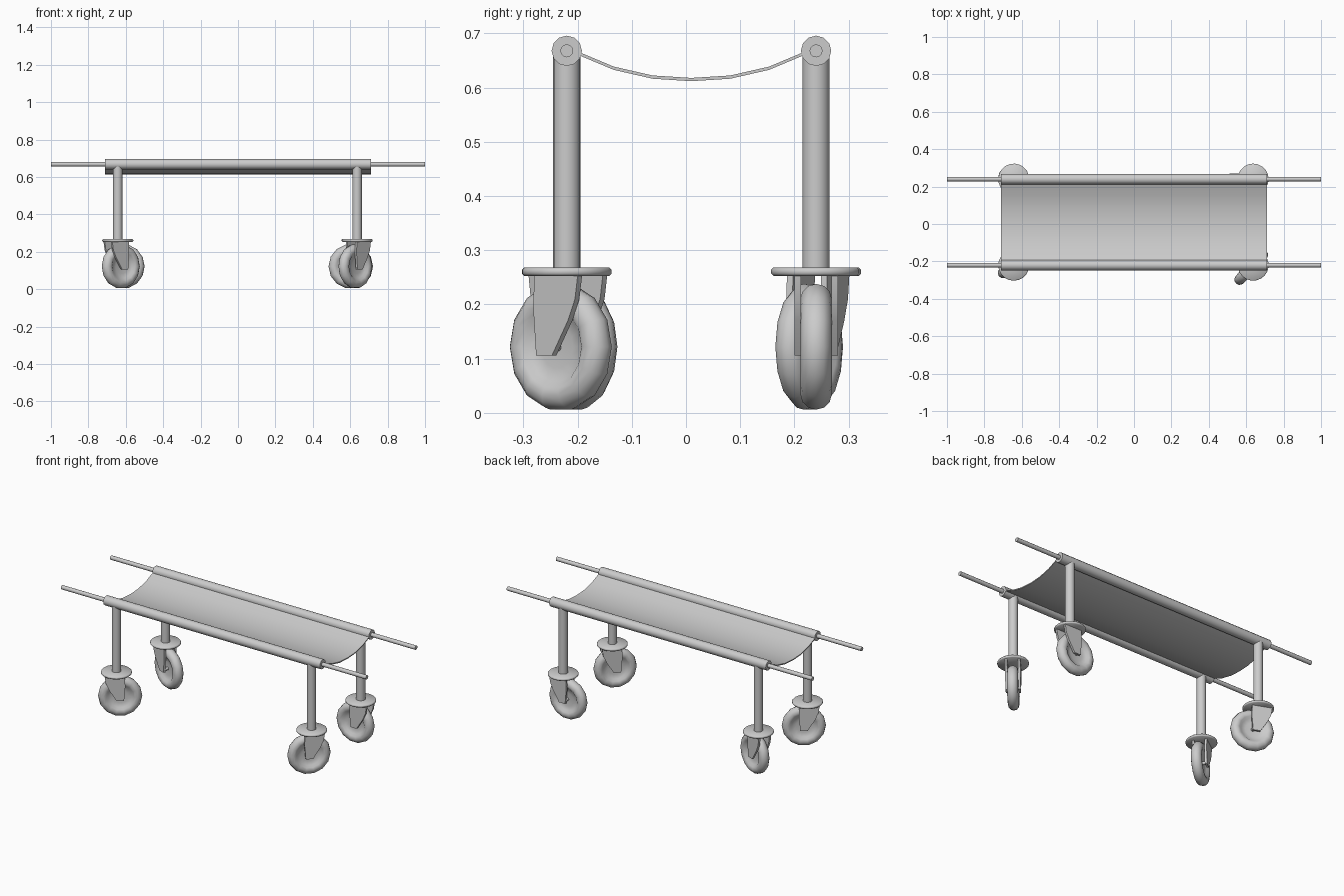
import bpy, bmesh, math
from mathutils import Matrix, Vector

cube = bpy.data.objects.get("Cube")
if cube:
    bpy.data.objects.remove(cube, do_unlink=True)

grey = bpy.data.materials.new("light_grey")
grey.use_nodes = True
grey.diffuse_color = (0.6, 0.6, 0.6, 1)
grey.node_tree.nodes["Principled BSDF"].inputs["Base Color"].default_value = (0.6, 0.6, 0.6, 1)

RAIL_Z = 0.668
RAILS = {"front": -0.22, "back": 0.24}


def finish(name, bm, angle=40):
    """Turn a bmesh into a smooth shaded object with the shared material."""
    bmesh.ops.recalc_face_normals(bm, faces=bm.faces)
    mesh = bpy.data.meshes.new(name)
    bm.to_mesh(mesh)
    bm.free()
    mesh.materials.append(grey)
    obj = bpy.data.objects.new(name, mesh)
    bpy.context.collection.objects.link(obj)
    bpy.ops.object.select_all(action="DESELECT")
    obj.select_set(True)
    bpy.context.view_layer.objects.active = obj
    bpy.ops.object.shade_smooth_by_angle(angle=math.radians(angle))
    return obj


def cylinder(name, radius, depth, centre, along_x=False, sides=16):
    bm = bmesh.new()
    turn = Matrix.Rotation(math.pi / 2, 4, "Y") if along_x else Matrix()
    bmesh.ops.create_cone(bm, cap_ends=True, segments=sides, radius1=radius, radius2=radius,
                          depth=depth, matrix=Matrix.Translation(centre) @ turn)
    return finish(name, bm)


def lathe(name, profile, matrix, sides):
    """Spin (radius, height) points around local z."""
    bm = bmesh.new()
    verts = [bm.verts.new((r, 0, h)) for r, h in profile]
    edges = [bm.edges.new(pair) for pair in zip(verts, verts[1:])]
    bmesh.ops.spin(bm, geom=verts + edges, cent=(0, 0, 0), axis=(0, 0, 1),
                   angle=math.tau, steps=sides)
    bmesh.ops.remove_doubles(bm, verts=bm.verts, dist=0.0005)
    bm.transform(matrix)
    return finish(name, bm, 60)


def extrude_outline(bm, points, offset):
    face = bm.faces.new([bm.verts.new(p) for p in points])
    ext = bmesh.ops.extrude_face_region(bm, geom=[face])["geom"]
    bmesh.ops.translate(bm, vec=offset, verts=[g for g in ext if isinstance(g, bmesh.types.BMVert)])


# Carrying poles and the fabric sleeves around them
for side, y in RAILS.items():
    cylinder(side + "_pole", 0.012, 2.0, (0, y, RAIL_Z), True, 12)
    cylinder(side + "_sleeve", 0.028, 1.42, (0, y, RAIL_Z), True, 12)

# Sagging sling with a little thickness
steps = 6
curve = []
for i in range(steps + 1):
    t = 2 * i / steps - 1
    curve.append((0.01 + 0.215 * t, 0.615 + 0.051 * abs(t) ** 2.2))
outline = [(-0.71, y, z + 0.003) for y, z in curve] + [(-0.71, y, z - 0.003) for y, z in reversed(curve)]
bm = bmesh.new()
extrude_outline(bm, outline, (1.42, 0, 0))
finish("sling", bm)

# Wheel profile: dished hub, then a fat rounded tyre
TYRE_R, TYRE_T = 0.09, 0.029
half = [(0, 0.008), (0.04, 0.01)]
half += [(TYRE_R - TYRE_T * math.cos(a), TYRE_T * math.sin(a))
         for a in (math.radians(d) for d in (30, 60, 90, 120, 150))]
wheel_profile = half + [(TYRE_R + TYRE_T, 0)] + [(r, -h) for r, h in reversed(half)]

plate_profile = [(0, 0.253), (0.079, 0.253), (0.083, 0.257), (0.083, 0.264), (0.079, 0.268), (0, 0.268)]
tine_outline = [(-0.065, 0.255), (0.045, 0.255), (0.047, 0.19), (0.04, 0.106),
                (0.0, 0.106), (-0.04, 0.17), (-0.058, 0.21)]


def caster(label, x, y, heading, trail):
    """Leg, swivel plate, fork and wheel, with the wheel trailing along heading."""
    frame = Matrix.Translation((x, y, 0)) @ Matrix.Rotation(math.radians(heading), 4, "Z")
    cylinder(label + "_leg", 0.025, RAIL_Z - 0.26, (x, y, (RAIL_Z + 0.26) / 2))
    lathe(label + "_swivel_plate", plate_profile, frame, 20)
    bm = bmesh.new()
    for s in (-1, 1):
        extrude_outline(bm, [(u, s * 0.028, z) for u, z in tine_outline], (0, s * 0.012, 0))
    bm.transform(frame)
    finish(label + "_fork", bm)
    axle = frame @ Matrix.Translation((trail, 0, 0.122)) @ Matrix.Rotation(math.pi / 2, 4, "X")
    lathe(label + "_wheel", wheel_profile, axle, 14)
    # Axle pin joining the two tines
    bm = bmesh.new()
    bmesh.ops.create_cone(bm, cap_ends=True, segments=10, radius1=0.009, radius2=0.009,
                          depth=0.07, matrix=axle)
    finish(label + "_axle", bm)


caster("front_left", 0.637, RAILS["front"], 227, 0.015)
caster("front_right", -0.643, RAILS["front"], 36, 0.02)
caster("back_left", 0.637, RAILS["back"], 180, 0.034)
caster("back_right", -0.643, RAILS["back"], -22, 0.034)
